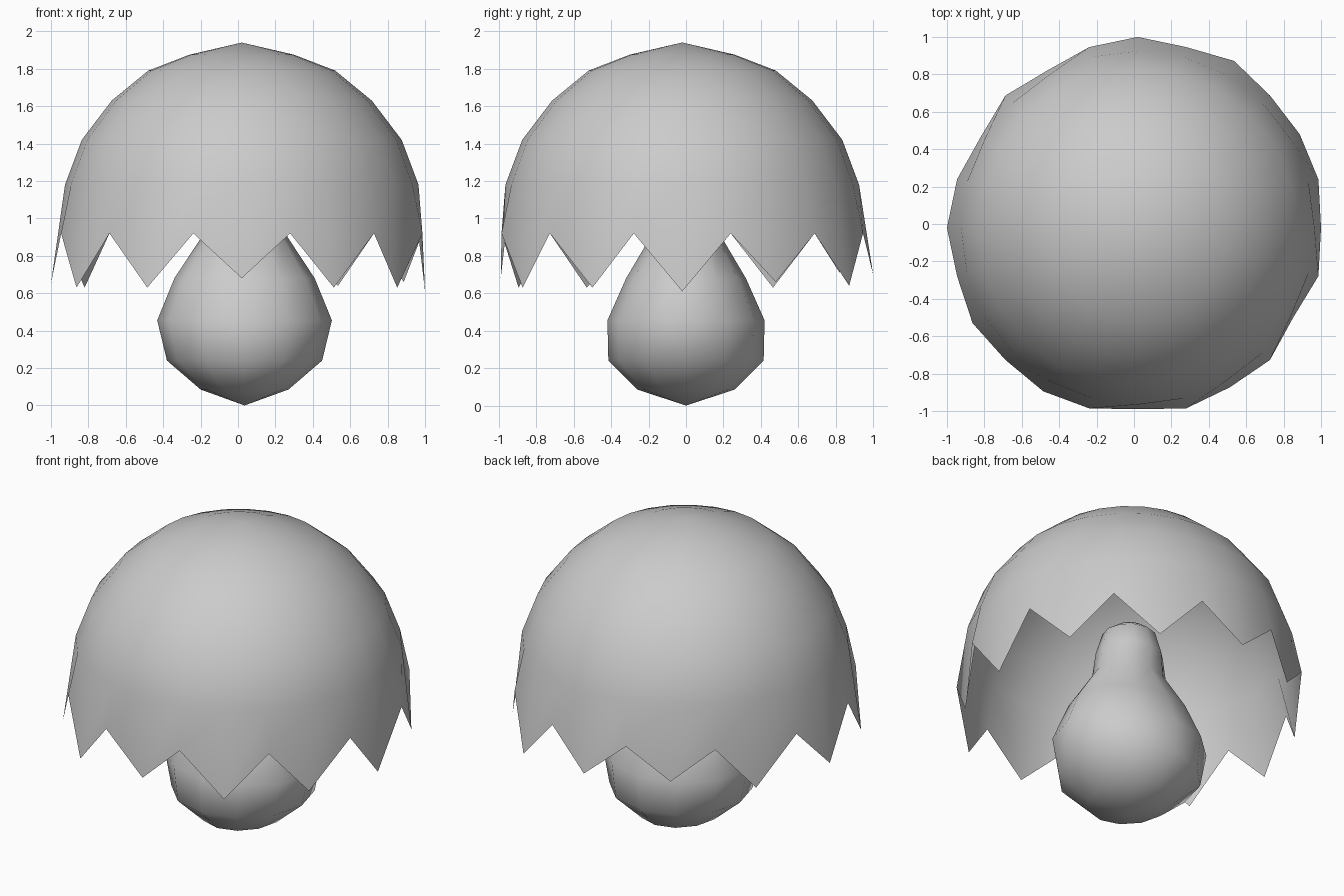
import bpy, bmesh
from math import cos, sin, pi

if "Cube" in bpy.data.objects:
    bpy.data.objects.remove(bpy.data.objects["Cube"])


def lathe(name, centre, rings, seg, close_bottom=None, close_top=None):
    """Skin a stack of rings; each ring is a list of (radius_x, radius_y, z) per segment."""
    bm = bmesh.new()
    loops = []
    for ring in rings:
        loops.append([bm.verts.new((centre[0] + rx * cos(2 * pi * i / seg),
                                    centre[1] + ry * sin(2 * pi * i / seg), z))
                      for i, (rx, ry, z) in enumerate(ring)])
    for a, b in zip(loops, loops[1:]):
        for i in range(seg):
            j = (i + 1) % seg
            bm.faces.new((a[i], a[j], b[j], b[i]))
    if close_top is not None:
        t = bm.verts.new((centre[0], centre[1], close_top))
        for i in range(seg):
            bm.faces.new((loops[-1][i], loops[-1][(i + 1) % seg], t))
    if close_bottom is not None:
        t = bm.verts.new((centre[0], centre[1], close_bottom))
        for i in range(seg):
            bm.faces.new((loops[0][(i + 1) % seg], loops[0][i], t))
    me = bpy.data.meshes.new(name)
    bm.to_mesh(me)
    bm.free()
    for p in me.polygons:
        p.use_smooth = True
    ob = bpy.data.objects.new(name, me)
    bpy.context.collection.objects.link(ob)
    return ob


# Mushroom cap: open half dome, every second rim vertex pulled down into a tooth
SEG = 24
tips = [(.98, .61), (1.0, .66), (1.03, .64), (1.02, .70), (.97, .71), (.97, .63),
        (1.02, .65), (1.02, .63), (1.01, .63), (.97, .68), (.985, .63), (.96, .63)]
rim = []
for i in range(SEG):
    r, z = tips[i // 2] if i % 2 == 0 else (1.0, .92)
    rim.append((r, r, z))
dome = [(.945, 1.18), (.855, 1.42), (.695, 1.63), (.50, 1.79), (.28, 1.875)]
cap_rings = [rim] + [[(r, r, z)] * SEG for r, z in dome]
lathe("mushroom_cap", (.02, -.02), cap_rings, SEG, close_top=1.94)

# Stem: pear-shaped bulb with a narrow neck ending inside the cap
stem = [(.235, .26, .085), (.415, .415, .24), (.467, .42, .455), (.375, .32, .68),
        (.23, .19, .90), (.20, .19, 1.06), (.16, .155, 1.19), (.09, .09, 1.24)]
lathe("mushroom_stem", (.035, 0), [[s] * 12 for s in stem], 12,
      close_bottom=0.0, close_top=1.25)
